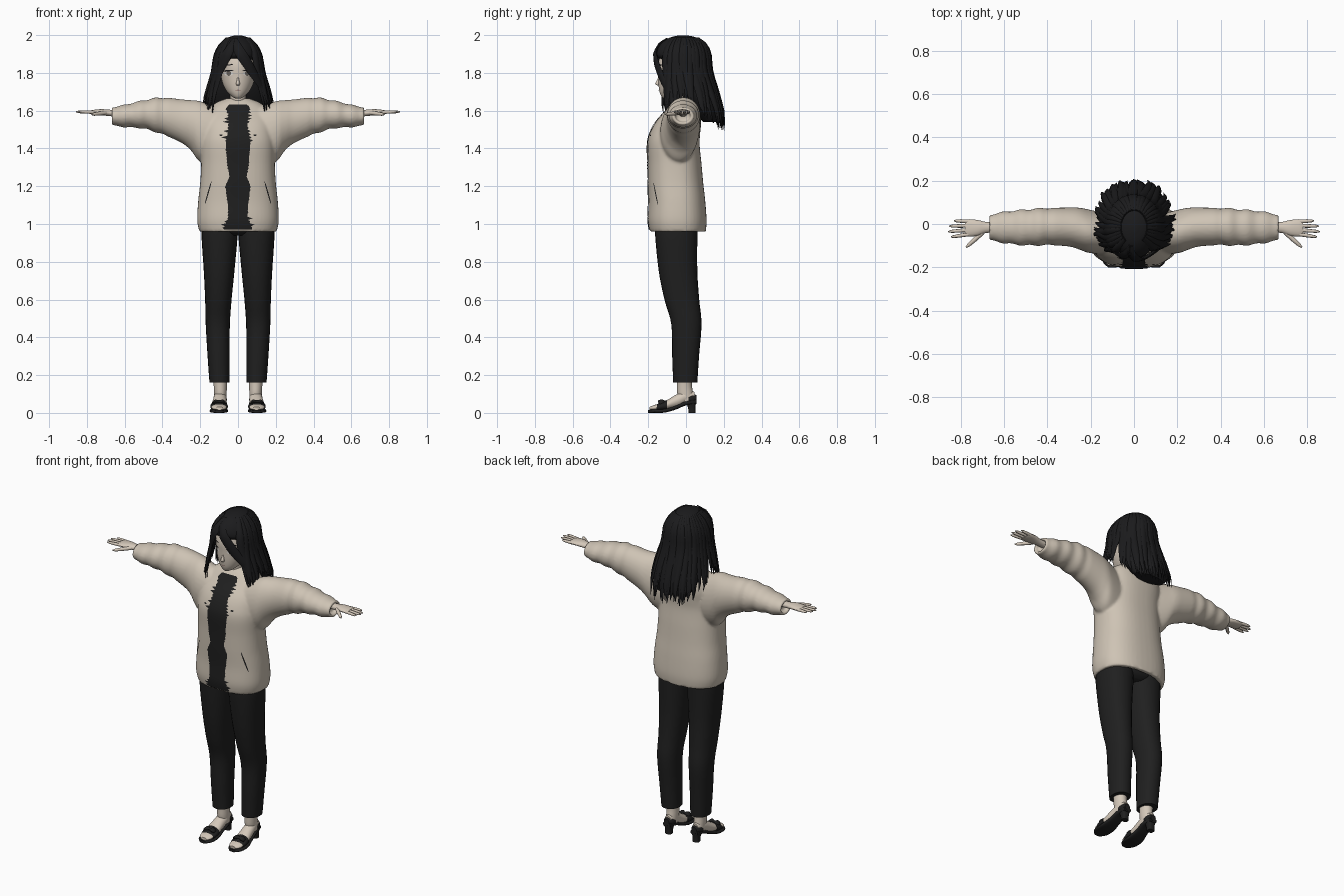
import bpy, bmesh, math, random
from mathutils import Vector

random.seed(4)
if "Cube" in bpy.data.objects:
    bpy.data.objects.remove(bpy.data.objects["Cube"])


def material(name, r, g, b):
    m = bpy.data.materials.new(name)
    m.use_nodes = True
    m.diffuse_color = (r, g, b, 1)
    node = m.node_tree.nodes["Principled BSDF"]
    node.inputs["Base Color"].default_value = (r, g, b, 1)
    node.inputs["Roughness"].default_value = 0.8
    return m


SKIN = material("skin", .66, .58, .49)
CREAM = material("cream cloth", .62, .55, .46)
HAIR = material("black hair", .011, .011, .012)
CLOTH = material("black cloth", .014, .014, .014)
WHITE = material("eye white", .75, .72, .68)
IRIS = material("iris grey", .16, .14, .12)
LIP = material("lip", .42, .28, .24)


def smooth_rows(keys, n):
    """Catmull-Rom interpolation of key rows."""
    out = []
    for i in range(len(keys) - 1):
        quad = [keys[max(i - 1, 0)], keys[i], keys[i + 1], keys[min(i + 2, len(keys) - 1)]]
        for k in range(n):
            t = k / n
            out.append(tuple(b + .5 * t * (c - a + t * (2*a - 5*b + 4*c - d + t * (3*(b - c) + d - a)))
                             for a, b, c, d in zip(*quad)))
    return out + [tuple(keys[-1])]


def skin_rings(bm, rings, sides, p=2):
    """Closed tube through (centre, half axis U, half axis V) rings."""
    rows = []
    for c, u, v in rings:
        row = []
        for i in range(sides):
            a = math.tau * i / sides
            x, y = (math.copysign(abs(f) ** (2 / p), f) for f in (math.cos(a), math.sin(a)))
            row.append(bm.verts.new(c + u * x + v * y))
        rows.append(row)
    for r, q in zip(rows, rows[1:]):
        for i in range(sides):
            j = (i + 1) % sides
            bm.faces.new((r[i], r[j], q[j], q[i]))
    bm.faces.new(rows[0])
    bm.faces.new(rows[-1])


def loft(bm, axis, keys, n=4, sides=24, p=2, extra=(), ripple=None):
    """Rows: position on axis, centre on both other axes, radius on both."""
    o = [i for i in range(3) if i != axis]
    rings = []
    for row in smooth_rows(keys, n) + list(extra):
        k = ripple(row[0]) if ripple else 1
        c, u, v = Vector(), Vector(), Vector()
        c[axis], c[o[0]], c[o[1]] = row[:3]
        u[o[0]], v[o[1]] = max(row[3], .002) * k, max(row[4], .002) * k
        rings.append((c, u, v))
    skin_rings(bm, rings, sides, p)


def finish(name, bm, mat, mirror=False, solid=True):
    if solid:
        bmesh.ops.recalc_face_normals(bm, faces=bm.faces)
    me = bpy.data.meshes.new(name)
    bm.to_mesh(me)
    bm.free()
    me.materials.append(mat)
    ob = bpy.data.objects.new(name, me)
    bpy.context.collection.objects.link(ob)
    bpy.ops.object.select_all(action='DESELECT')
    ob.select_set(True)
    bpy.context.view_layer.objects.active = ob
    bpy.ops.object.shade_smooth_by_angle(angle=math.radians(50))
    if mirror:
        ob.modifiers.new("mirror", 'MIRROR').use_mirror_merge = False
    return ob


def part(name, axis, keys, mat, mirror=False, **kw):
    bm = bmesh.new()
    loft(bm, axis, keys, **kw)
    return finish(name, bm, mat, mirror)


def wrap(ob, target, offset):
    w = ob.modifiers.new("wrap", 'SHRINKWRAP')
    w.target, w.offset = target, offset
    w.wrap_method = 'PROJECT'
    w.use_project_y = True


def ovals(name, mat, target, x, z, rx, rz, tilt=0, offset=.003, pair=True):
    """Thin oval plates laid on the front of a part."""
    bm = bmesh.new()
    for s in (1, -1) if pair else (1,):
        mid = bm.verts.new((s * x, -.4, z))
        rim = []
        for i in range(16):
            a = math.tau * i / 16
            u, v = rx * math.cos(a), rz * math.sin(a)
            t = s * tilt
            rim.append(bm.verts.new((s*x + u*math.cos(t) - v*math.sin(t), -.4,
                                     z + u*math.sin(t) + v*math.cos(t))))
        for i in range(16):
            bm.faces.new((mid, rim[i], rim[(i + 1) % 16]))
    wrap(finish(name, bm, mat, solid=False), target, offset)


# Jacket: torso and sleeves fused into one surface
TORSO = [(.96, 0, -.043, .205, .148), (1.02, 0, -.046, .216, .155), (1.12, 0, -.048, .211, .15),
         (1.22, 0, -.055, .2, .146), (1.32, 0, -.06, .195, .142), (1.42, 0, -.066, .195, .138),
         (1.48, 0, -.058, .19, .133), (1.54, 0, -.04, .185, .12), (1.6, 0, -.018, .165, .09),
         (1.64, 0, -.008, .12, .068), (1.665, 0, 0, .06, .05)]
SLEEVE = [(.1, -.05, 1.46, .09, .155), (.2, -.035, 1.49, .1, .16), (.25, -.022, 1.523, .097, .133),
          (.3, -.014, 1.545, .09, .115), (.4, -.012, 1.572, .086, .098), (.5, -.016, 1.58, .083, .075),
          (.6, -.016, 1.572, .072, .059), (.67, -.016, 1.57, .058, .047)]
CUFF = [(.67, -.016, 1.57, .042, .032), (.64, -.016, 1.57, .04, .03)]
bm = bmesh.new()
loft(bm, 2, [(1.01, 0, -.046, .18, .12), (.96, 0, -.043, .178, .12)] + TORSO[:1], n=1, sides=48, p=2.4,
     extra=smooth_rows(TORSO, 4))
for s in (1, -1):
    flip = lambda rows: [(s * r[0],) + r[1:] for r in rows]
    loft(bm, 0, flip(SLEEVE), n=7, sides=32, extra=flip(CUFF),
         ripple=lambda x: 1 + (.045 * math.sin(abs(x) * 75) if abs(x) > .38 else 0))
jacket = finish("jacket", bm, CREAM)
rm = jacket.modifiers.new("fuse", 'REMESH')
rm.mode, rm.voxel_size, rm.use_smooth_shade = 'VOXEL', .008, True
sm = jacket.modifiers.new("soften", 'SMOOTH')
sm.factor, sm.iterations = .5, 4

# Dark shirt panel with ragged edges down the open jacket front
WIDTHS = [(.97, .075), (1.03, .05), (1.1, .052), (1.2, .066), (1.25, .045), (1.32, .056),
          (1.43, .065), (1.5, .05), (1.59, .05), (1.61, .065), (1.64, .04)]


def at(keys, z):
    """Linear lookup in rows sorted by their first value."""
    for a, b in zip(keys, keys[1:]):
        if a[0] <= z <= b[0]:
            t = (z - a[0]) / (b[0] - a[0])
            return [p + (q - p) * t for p, q in zip(a, b)][1:]
    return (keys[0] if z < keys[0][0] else keys[-1])[1:]


bm = bmesh.new()
rows = []
for i in range(81):
    z = .972 + .66 * i / 80
    rough = .03 if z < 1.04 or 1.44 < z < 1.6 else .005
    w = [at(WIDTHS, z)[0] + rough * (i % 2) * random.random() for _ in range(2)]
    rows.append([bm.verts.new((j / 5 * w[j > 0], -.4, z)) for j in range(-5, 6)])
for r, q in zip(rows, rows[1:]):
    for j in range(10):
        bm.faces.new((r[j], r[j + 1], q[j + 1], q[j]))
wrap(finish("shirt_panel", bm, CLOTH, solid=False), jacket, .004)
ovals("pocket_slits", CLOTH, jacket, .158, 1.165, .003, .065, .28)
ovals("buttons", CLOTH, jacket, .09, 1.47, .008, .005)

# Trousers
part("trouser_leg", 2, [(.16, .098, -.004, .053, .064), (.3, .103, -.002, .058, .071),
                        (.47, .107, .002, .064, .08), (.6, .104, -.022, .07, .092),
                        (.75, .1, -.042, .081, .102), (.95, .097, -.052, .096, .112),
                        (1.03, .09, -.05, .09, .11)], CLOTH, True, n=5, p=2.2)
part("trouser_hips", 2, [(.94, 0, -.05, .1, .08), (.97, 0, -.05, .17, .11), (1.04, 0, -.05, .175, .11)], CLOTH)

# Feet and heeled sandals
part("ankle", 2, [(.05, .093, .005, .03, .036), (.1, .093, -.004, .033, .042),
                  (.15, .094, -.008, .035, .04), (.22, .096, -.006, .04, .045)], SKIN, True)
part("foot", 1, [(-.192, .098, .024, .02, .008), (-.17, .1, .027, .038, .014), (-.12, .1, .036, .042, .021),
                 (-.05, .097, .062, .036, .036), (0, .094, .085, .032, .036), (.045, .093, .085, .02, .026)],
     SKIN, True)
part("sandal_sole", 1, [(-.2, .1, .008, .02, .008), (-.17, .101, .009, .045, .009), (-.11, .101, .012, .048, .01),
                        (-.05, .098, .03, .038, .011), (0, .094, .052, .035, .012), (.055, .093, .06, .024, .014)],
     CLOTH, True, p=3)
part("sandal_heel", 2, [(0, .093, .032, .02, .018), (.03, .093, .03, .021, .02), (.065, .093, .025, .03, .03)],
     CLOTH, True, p=3)
part("heel_counter", 1, [(.012, .093, .07, .035, .02), (.035, .093, .075, .03, .026), (.056, .093, .074, .018, .02)],
     CLOTH, True)
part("toe_strap", 1, [(-.155, .1, .027, .042, .018), (-.13, .1, .034, .047, .024), (-.1, .1, .039, .044, .029)],
     CLOTH, True)
part("strap_bow", 0, [(.065, -.13, .052, .012, .008), (.08, -.13, .06, .02, .011), (.1, -.13, .06, .008, .006),
                      (.12, -.13, .06, .02, .011), (.135, -.13, .052, .012, .008)], CLOTH, True, sides=10)

# Hands
bm = bmesh.new()
loft(bm, 0, [(.62, -.016, 1.585, .024, .018), (.68, -.016, 1.588, .025, .017), (.72, -.018, 1.592, .036, .016),
             (.76, -.018, 1.592, .04, .013), (.78, -.018, 1.592, .034, .009)], sides=16)


def finger(a, b, r):
    a, b = Vector(a), Vector(b)
    d = (b - a).normalized()
    u = d.cross(Vector((0, 0, 1))).normalized()
    skin_rings(bm, [(a.lerp(b, t), u * r * k, d.cross(u) * r * k)
                    for t, k in ((0, 1), (.5, .95), (.85, .75), (1, .3))], 8)


for i, length in enumerate((.845, .858, .853, .83)):
    y = -.048 + .02 * i
    finger((.765, y, 1.592), (length, y * 1.25, 1.594), .009)
finger((.7, -.04, 1.588), (.775, -.108, 1.58), .011)
finish("hand", bm, SKIN, True)

# Neck, head and face
part("neck", 2, [(1.58, 0, -.01, .055, .05), (1.64, 0, -.02, .042, .042), (1.74, 0, -.03, .042, .045)], SKIN)
head = part("head", 2, [(1.664, 0, -.1, .012, .018), (1.675, 0, -.088, .032, .042), (1.7, 0, -.07, .058, .07),
                        (1.74, 0, -.05, .08, .096), (1.79, 0, -.04, .091, .108), (1.85, 0, -.035, .097, .113),
                        (1.91, 0, -.025, .088, .1), (1.96, 0, -.02, .045, .05)], SKIN, sides=36)
part("nose", 2, [(1.732, 0, -.142, .006, .006), (1.742, 0, -.148, .01, .016), (1.765, 0, -.144, .006, .008),
                 (1.79, 0, -.14, .004, .005)], SKIN, sides=10)
ovals("eye_whites", WHITE, head, .05, 1.798, .024, .014)
ovals("irises", IRIS, head, .049, 1.798, .012, .014, offset=.005)
ovals("upper_lashes", HAIR, head, .051, 1.812, .027, .004, -.08, .006)
ovals("eyebrows", HAIR, head, .05, 1.842, .026, .003, -.1, .004)
ovals("mouth", LIP, head, 0, 1.708, .016, .003, pair=False)

# Hair: solid base, then layered tapered locks
part("hair_base", 2, [(1.54, 0, .13, .1, .04), (1.6, 0, .11, .14, .065), (1.7, 0, .07, .145, .08),
                      (1.82, 0, .04, .125, .09), (1.87, 0, -.005, .118, .128), (1.9, 0, -.018, .114, .14),
                      (1.95, 0, -.015, .094, .122), (1.985, 0, -.015, .058, .075), (1.999, 0, -.015, .015, .02)],
     HAIR, sides=36)
SHELL = [(1.5, .05, .17, .15), (1.6, .01, .185, .182), (1.7, 0, .165, .166), (1.8, -.015, .135, .15),
         (1.85, -.018, .128, .148), (1.9, -.018, .12, .147), (1.95, -.015, .096, .126),
         (1.985, -.015, .06, .08), (2, -.015, .01, .015)]


def lock(bm, a0, a1, top, tip, width, lift=1, wave=0):
    """One lock over the hair shell, from angle a0 to a1 (0 is the front)."""
    pts, outs = [], []
    for i in range(13):
        t = i / 12
        z = top + (tip - top) * t ** 1.15
        a = a0 + (a1 - a0) * min(1, t * 1.15) + wave * math.sin(t * 6) * t
        yc, rx, ry = at(SHELL, z)
        out = Vector((math.sin(a) * rx, -math.cos(a) * ry, 0))
        pts.append(Vector((0, yc, z)) + out * (lift + abs(wave) * t * t))
        outs.append(out.normalized())
    rings = []
    for i, (p, o) in enumerate(zip(pts, outs)):
        d = (pts[min(i + 1, 12)] - pts[max(i - 1, 0)]).normalized()
        u = d.cross(o).normalized()
        k = (.45 + .55 * math.sin(min(1, i / 5) * math.pi / 2)) * (1 - (i / 12) ** 4 * .93)
        rings.append((p, u * width * k, u.cross(d) * .009 * k))
    skin_rings(bm, rings, 8)


bm = bmesh.new()
for layer in range(2):
    for i in range(30):
        a = .82 + (math.tau - 1.64) * (i + .5 * layer) / 29.5
        c = math.cos(a)
        tip = 1.65 - (.09 if c > 0 else .14) * min(1, abs(c) * 1.3) + random.uniform(-.015, .02)
        lock(bm, a, a + random.uniform(-.08, .08), 1.985, tip, .021, .97 + .03 * layer,
             random.uniform(-.1, .1))
finish("hair_locks", bm, HAIR)

# Swept fringe with an off-centre parting
bm = bmesh.new()
for i in range(7):
    t = i / 6
    lock(bm, -.22, .62 + .6 * t, 1.95 + .03 * t, 1.77 - .18 * t, .026, 1.01)
    lock(bm, -.26, -.78 - .5 * t, 1.95 + .03 * t, 1.77 - .18 * t, .024, 1.01)
finish("hair_fringe", bm, HAIR)
